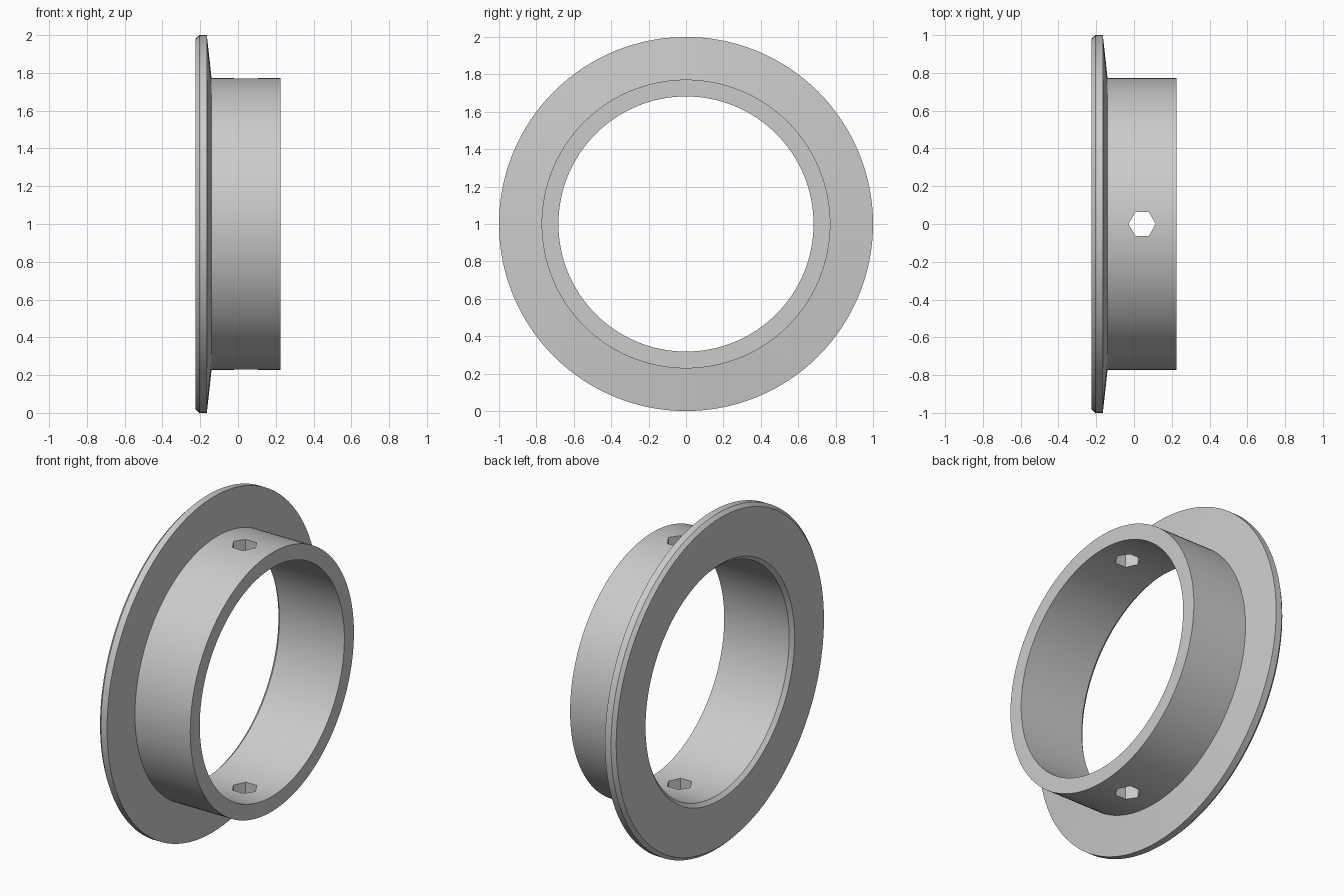
import bpy
import bmesh
from math import cos, sin, pi, radians

cube = bpy.data.objects.get("Cube")
if cube:
    bpy.data.objects.remove(cube, do_unlink=True)

SEGMENTS = 128

# Plain grey metal
grey = bpy.data.materials.new("plain grey")
grey.use_nodes = True
colour = (0.6, 0.6, 0.6, 1)
grey.diffuse_color = colour
grey.node_tree.nodes["Principled BSDF"].inputs["Base Color"].default_value = colour


def add_object(name, bm):
    bmesh.ops.recalc_face_normals(bm, faces=bm.faces)
    mesh = bpy.data.meshes.new(name)
    bm.to_mesh(mesh)
    bm.free()
    obj = bpy.data.objects.new(name, mesh)
    bpy.context.collection.objects.link(obj)
    mesh.materials.append(grey)
    return obj


# Closed cross-section as (x, radius): chamfered flange and plain sleeve
profile = [(-0.225, 0.703), (-0.225, 0.98), (-0.205, 1), (-0.165, 1),
           (-0.14, 0.772), (0.225, 0.772), (0.225, 0.682), (-0.204, 0.682)]
bm = bmesh.new()
rings = []
for i in range(SEGMENTS):
    a = 2 * pi * i / SEGMENTS
    rings.append([bm.verts.new((x, r * cos(a), 1 + r * sin(a))) for x, r in profile])
for i, ring in enumerate(rings):
    after = rings[(i + 1) % SEGMENTS]
    for j in range(len(profile)):
        k = (j + 1) % len(profile)
        bm.faces.new((ring[j], ring[k], after[k], after[j]))
collar = add_object("flanged_collar", bm)

# Hexagonal screw hole through the top and bottom of the sleeve
bm = bmesh.new()
bmesh.ops.create_cone(bm, cap_ends=True, segments=6, radius1=0.072, radius2=0.072, depth=2.4)
corner = max(bm.verts, key=lambda v: v.co.x).co
if abs(corner.y) > 0.01:  # put a corner on the x axis
    for v in bm.verts:
        v.co.x, v.co.y = v.co.y, -v.co.x
cutter = add_object("hole_cutter", bm)
cutter.location = (0.043, 0, 1)
cutter.hide_render = True

cut = collar.modifiers.new("screw holes", "BOOLEAN")
cut.operation = "DIFFERENCE"
cut.solver = "EXACT"
cut.object = cutter
bpy.ops.object.select_all(action="DESELECT")
bpy.context.view_layer.objects.active = collar
collar.select_set(True)
bpy.context.view_layer.update()
bpy.ops.object.modifier_apply(modifier=cut.name)
bpy.data.objects.remove(cutter, do_unlink=True)

# Smooth round walls with crisp edges
bpy.ops.object.shade_smooth_by_angle(angle=radians(5))
